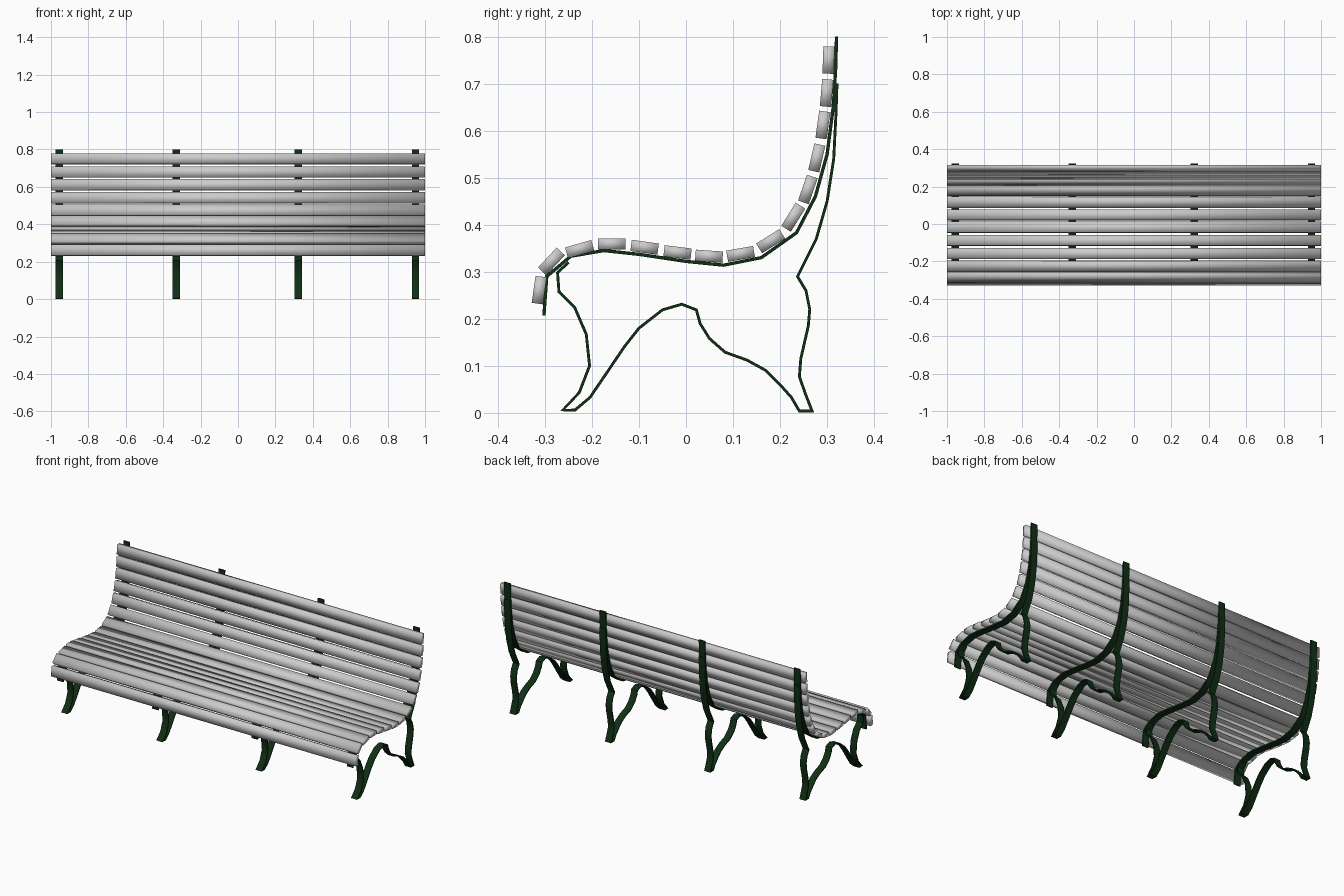
import bpy, bmesh, math
from mathutils import Vector

if "Cube" in bpy.data.objects:
    bpy.data.objects.remove(bpy.data.objects["Cube"])


def material(name, rgb):
    m = bpy.data.materials.new(name)
    m.diffuse_color = (*rgb, 1)
    m.use_nodes = True
    m.node_tree.nodes["Principled BSDF"].inputs["Base Color"].default_value = m.diffuse_color
    return m


GREY = material("slat grey", (0.6, 0.6, 0.6))
GREEN = material("dark green iron", (0.005, 0.028, 0.007))


def finish(bm, name, mat):
    bmesh.ops.recalc_face_normals(bm, faces=bm.faces)
    me = bpy.data.meshes.new(name)
    bm.to_mesh(me)
    bm.free()
    me.materials.append(mat)
    ob = bpy.data.objects.new(name, me)
    bpy.context.collection.objects.link(ob)
    return ob


def smooth(ob, angle):
    bpy.ops.object.select_all(action='DESELECT')
    ob.select_set(True)
    bpy.context.view_layer.objects.active = ob
    bpy.ops.object.shade_smooth_by_angle(angle=math.radians(angle))


def strip(name, x, path, width, thick):
    """Flat iron bar bent along a (y, z) path, with mitred corners."""
    pts = [Vector(p) for p in path]
    bm = bmesh.new()
    rings = []
    for i, p in enumerate(pts):
        a = (p - pts[i - 1]).normalized() if i else None
        b = (pts[i + 1] - p).normalized() if i < len(pts) - 1 else None
        a, b = a or b, b or a
        na, nb = Vector((-a.y, a.x)), Vector((-b.y, b.x))
        n = (na + nb).normalized()
        n *= thick / 2 / max(n.dot(na), 0.5)
        rings.append([bm.verts.new((x + sx * width / 2, p.x + s * n.x, max(p.y + s * n.y, 0)))
                      for sx, s in ((-1, -1), (1, -1), (1, 1), (-1, 1))])
    for r, q in zip(rings, rings[1:]):
        for k in range(4):
            bm.faces.new((r[k], r[(k + 1) % 4], q[(k + 1) % 4], q[k]))
    bm.faces.new(rings[0])
    bm.faces.new(rings[-1])
    smooth(finish(bm, name, GREEN), 40)


# Iron bars: curved seat support, and one continuous leg outline
SEAT = [(-.302, .207), (-.296, .29), (-.245, .333), (-.175, .345), (-.1, .337),
        (0, .322), (.08, .314), (.16, .33), (.235, .383), (.275, .46),
        (.3, .55), (.313, .65), (.318, .73), (.32, .80)]
LEGS = [(-.25, .32), (-.273, .298), (-.27, .257), (-.237, .225), (-.212, .167),
        (-.205, .1), (-.227, .043), (-.262, .006), (-.236, .006), (-.204, .033),
        (-.17, .083), (-.13, .142), (-.1, .18), (-.05, .219), (-.009, .231),
        (.022, .219), (.03, .19), (.05, .158), (.083, .129), (.13, .112),
        (.17, .09), (.2, .06), (.224, .033), (.241, .004), (.268, .004),
        (.254, .04), (.241, .077), (.244, .115), (.26, .185), (.263, .22),
        (.255, .26), (.237, .29), (.277, .37), (.3, .45), (.314, .54),
        (.319, .64), (.321, .70)]
for i, x in enumerate((-.955, -.33, .322, .949)):
    strip(f"seat_support_{i + 1}", x, SEAT, .04, .007)
    strip(f"leg_frame_{i + 1}", x, LEGS, .04, .006)

# Slats: (y, z, tilt in degrees) from the front lip to the top of the back
SLATS = [(-.312, .261, 82), (-.286, .322, 47), (-.226, .348, 16), (-.158, .359, 0),
         (-.088, .352, -8), (-.018, .341, -7), (.049, .333, -4), (.116, .338, 10),
         (.18, .365, 32), (.228, .416, 58), (.259, .475, 71), (.278, .542, 77),
         (.291, .612, 82), (.299, .68, 85), (.303, .75, 88)]
for i, (y, z, tilt) in enumerate(SLATS):
    bm = bmesh.new()
    bmesh.ops.create_cube(bm, size=1)
    for v in bm.verts:
        v.co = (v.co.x * 2, v.co.y * .058, v.co.z * .024)
    ob = finish(bm, f"slat_{i + 1}", GREY)
    ob.location = (0, y, z)
    ob.rotation_euler.x = math.radians(tilt)
    smooth(ob, 180)  # soft shading across each slat
